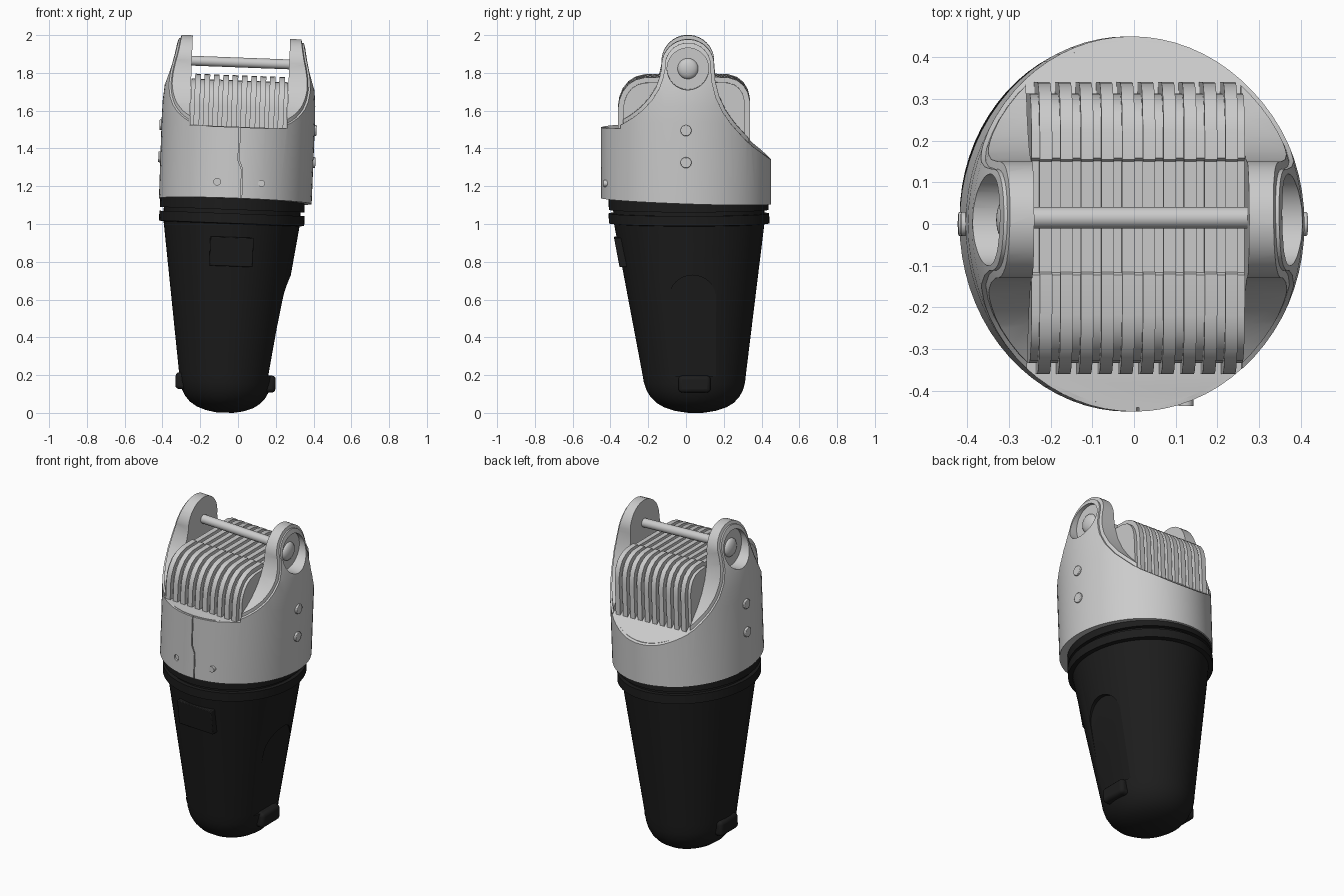
import bpy, bmesh
from math import sin, cos, pi, radians
from mathutils import Matrix

if "Cube" in bpy.data.objects:
    bpy.data.objects.remove(bpy.data.objects["Cube"])

black = bpy.data.materials.new("black_plastic")
black.diffuse_color = (0.012, 0.012, 0.012, 1)
black.use_nodes = True
black.node_tree.nodes["Principled BSDF"].inputs["Base Color"].default_value = black.diffuse_color


def finish(name, bm, mat=None):
    bmesh.ops.recalc_face_normals(bm, faces=bm.faces)
    me = bpy.data.meshes.new(name)
    bm.to_mesh(me)
    bm.free()
    ob = bpy.data.objects.new(name, me)
    bpy.context.collection.objects.link(ob)
    if mat:
        me.materials.append(mat)
    return ob


def bridge(bm, rings):
    n = len(rings[0])
    for a, b in zip(rings, rings[1:]):
        for i in range(n):
            bm.faces.new((a[i], a[(i + 1) % n], b[(i + 1) % n], b[i]))
    bm.faces.new(rings[0])
    bm.faces.new(rings[-1])


def prism(name, pts, lo, hi, axis="x", mat=None):
    """Extrude a (y,z) outline along x, or an (x,z) outline along y."""
    bm = bmesh.new()
    rings = [[bm.verts.new((t, p, z) if axis == "x" else (p, t, z)) for p, z in pts] for t in (lo, hi)]
    bridge(bm, rings)
    return finish(name, bm, mat)


def loft(name, rings, mat=None, n=72):
    """Stack of ellipses: (centre x, centre y, radius x, radius y, z)."""
    bm = bmesh.new()
    bridge(bm, [[bm.verts.new((cx + rx * cos(2 * pi * i / n), cy + ry * sin(2 * pi * i / n), z))
                 for i in range(n)] for cx, cy, rx, ry, z in rings])
    return finish(name, bm, mat)


def circle(a, b, r, n=32):
    return [(a + r * cos(2 * pi * i / n), b + r * sin(2 * pi * i / n)) for i in range(n)]


def inset(pts, d):
    out = []
    for i, (y, z) in enumerate(pts):
        a, b = pts[max(i - 1, 0)], pts[min(i + 1, len(pts) - 1)]
        ty, tz = b[0] - a[0], b[1] - a[1]
        l = (ty * ty + tz * tz) ** 0.5
        out.append((y + d * tz / l, z - d * ty / l))
    return out


def boolean(ob, other, op):
    m = ob.modifiers.new("bool", "BOOLEAN")
    m.object, m.operation, m.solver = other, op, "EXACT"
    bpy.context.view_layer.objects.active = ob
    bpy.ops.object.modifier_apply(modifier=m.name)
    bpy.data.objects.remove(other)


def bevel(ob, w, seg=3):
    m = ob.modifiers.new("bevel", "BEVEL")
    m.width, m.segments = w, seg


# Collar: elliptical sleeve trimmed by the side outline, with a stepped rim
arc = [(0.01 + 0.14 * cos(radians(a)), 1.85 + 0.14 * sin(radians(a))) for a in range(185, -6, -10)]
outline = ([(-0.6, 1.53), (-0.42, 1.53), (-0.385, 1.535), (-0.345, 1.555), (-0.29, 1.59), (-0.24, 1.63),
            (-0.195, 1.68), (-0.16, 1.735), (-0.14, 1.79)] + arc +
           [(0.155, 1.77), (0.175, 1.69), (0.21, 1.615), (0.255, 1.55), (0.335, 1.46), (0.45, 1.365), (0.6, 1.26)])


def sleeve(name, k, d):
    body = loft(name, [(0, 0, rx * k, 0.45 * k, z) for rx, z in
                       ((0.404, 1.0), (0.406, 1.55), (0.404, 1.64), (0.397, 1.72), (0.383, 1.79),
                        (0.365, 1.86), (0.344, 1.93), (0.315, 2.02))])
    trim = prism("trim", inset(outline, d) + [(0.6, 1.1), (-0.6, 1.142)], -0.7, 0.7)
    boolean(body, trim, "INTERSECT")
    return body


collar = sleeve("collar", 1.0, 0.018)
boolean(collar, sleeve("collar_rim", 0.975, 0.0), "UNION")

# Slot between the two ears
slot = [(-0.6, 1.515), (0.2, 1.515), (0.3, 1.46), (0.45, 1.345), (0.6, 1.24), (0.6, 2.2), (-0.6, 2.2)]
boolean(collar, prism("slot", slot, -0.258, 0.258), "DIFFERENCE")

# Round recesses in the ears
for s in (-1, 1):
    boolean(collar, prism("recess", circle(0.01, 1.835, 0.11, 48), *sorted((s * 0.318, s * 0.6))), "DIFFERENCE")

# Stepped front seam and screw hole
seam = [(0.012, 1.6), (0.012, 1.34), (0.033, 1.29), (0.033, 1.0), (0.027, 1.0), (0.027, 1.288), (0.006, 1.338), (0.006, 1.6)]
boolean(collar, prism("seam", seam, -0.6, -0.44, "y"), "DIFFERENCE")
boolean(collar, prism("hole", circle(-0.1, 1.22, 0.018, 20), -0.6, -0.42, "y"), "DIFFERENCE")
prism("front_screw", circle(0.135, 1.22, 0.018, 20), -0.436, -0.38, "y")

# Side rivets and axle domes
for s, side in ((-1, "left"), (1, "right")):
    for z, lvl in ((1.34, "lower"), (1.51, "upper")):
        rivet = prism(f"{side}_{lvl}_rivet", circle(0, z, 0.029, 24), *sorted((s * 0.36, s * 0.416)))
        bevel(rivet, 0.004, 2)
    bm = bmesh.new()
    bmesh.ops.create_uvsphere(bm, u_segments=32, v_segments=16, radius=0.055,
                              matrix=Matrix.Translation((s * 0.316, 0.01, 1.835)) @ Matrix.Diagonal((0.5, 1, 1, 1)))
    finish(f"{side}_axle_dome", bm)

# Axle bar
prism("axle_bar", circle(0.015, 1.855, 0.026), -0.262, 0.262)

# Comb: core block with ten rounded fins
fin = [(-0.36, 1.4), (-0.36, 1.62), (-0.353, 1.665), (-0.335, 1.71), (-0.305, 1.748), (-0.265, 1.773), (-0.22, 1.784),
       (-0.12, 1.787), (-0.115, 1.776), (0.15, 1.776), (0.155, 1.787), (0.225, 1.784), (0.27, 1.77),
       (0.305, 1.742), (0.327, 1.705), (0.338, 1.66), (0.34, 1.62), (0.34, 1.4)]
prism("comb_core", inset(fin, 0.027), -0.256, 0.256)
for i in range(10):
    x = -0.222 + i * 0.0495
    prism(f"comb_fin_{i + 1}", fin, x - 0.015, x + 0.015)

# Handle: tapered body with rounded foot and a double band at the top
handle_profile = ((0.05, 0), (0.11, 0.01), (0.165, 0.028), (0.205, 0.052), (0.235, 0.083), (0.256, 0.12),
                  (0.268, 0.16), (0.275, 0.21), (0.398, 1.0), (0.425, 1.003), (0.425, 1.055), (0.4, 1.055),
                  (0.4, 1.075), (0.423, 1.075), (0.423, 1.135))
handle = loft("handle", [(-0.015, 0.05 - 0.033 * z, 0.905 * r, r, z) for r, z in handle_profile], black)

# Arched flat recess on the right of the handle
arch = [(0.035 + 0.125 * cos(a * pi / 16), 0.615 + 0.125 * sin(a * pi / 16)) for a in range(17)]
arch += [(-0.09, 0.2), (0.16, 0.2)]
cut = prism("arch_cut", arch, 0, 0.6)
for v in cut.data.vertices:
    if v.co.x < 0.1:
        v.co.x = 0.209 + 0.143 * (v.co.z - 0.21)
boolean(handle, cut, "DIFFERENCE")

# Foot pads and front plate
for side, lo, hi in (("left", -0.28, -0.1), ("right", 0.1, 0.25)):
    pad = prism(f"{side}_foot_pad", [(-0.04, 0.115), (0.13, 0.115), (0.13, 0.205), (-0.04, 0.205)], lo, hi, "x", black)
    bevel(pad, 0.02)
plate = prism("front_plate", [(-0.381, 0.93), (-0.352, 0.775), (-0.28, 0.775), (-0.28, 0.93)], -0.125, 0.105, "x", black)
bevel(plate, 0.005, 2)

# Lean the whole thing slightly and shade it
lean = Matrix.Translation((0, 0, 1.5)) @ Matrix.Rotation(0.038, 4, "Y") @ Matrix.Translation((0, 0, -1.5))
for ob in bpy.data.objects:
    ob.data.transform(lean)
    ob.select_set(True)
bpy.context.view_layer.objects.active = collar
bpy.ops.object.shade_smooth_by_angle(angle=radians(28))
